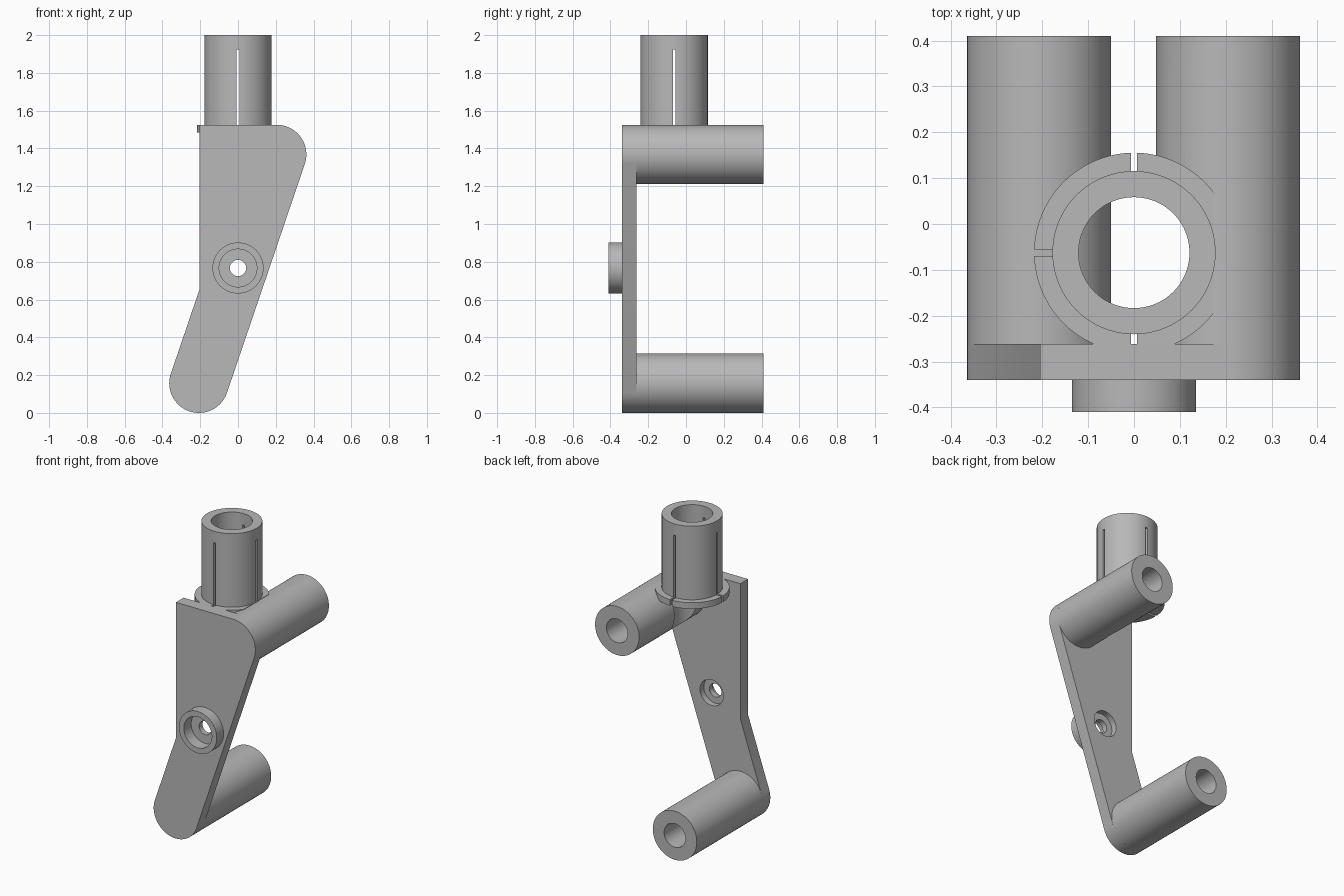
import bpy, bmesh, math
from mathutils import Matrix, Vector

if "Cube" in bpy.data.objects:
    bpy.data.objects.remove(bpy.data.objects["Cube"], do_unlink=True)

grey = bpy.data.materials.new("plain grey")
grey.use_nodes = True
colour = (0.48, 0.48, 0.48, 1)
grey.diffuse_color = colour
grey.node_tree.nodes["Principled BSDF"].inputs["Base Color"].default_value = colour


def make(name, bm):
    bmesh.ops.recalc_face_normals(bm, faces=bm.faces)
    mesh = bpy.data.meshes.new(name)
    bm.to_mesh(mesh)
    bm.free()
    mesh.materials.append(grey)
    obj = bpy.data.objects.new(name, mesh)
    bpy.context.collection.objects.link(obj)
    return obj


def cylinder(name, start, end, radius):
    start, end = Vector(start), Vector(end)
    axis = end - start
    bm = bmesh.new()
    turn = Vector((0, 0, 1)).rotation_difference(axis).to_matrix().to_4x4()
    bmesh.ops.create_cone(bm, cap_ends=True, segments=80, radius1=radius, radius2=radius,
                          depth=axis.length,
                          matrix=Matrix.Translation((start + end) / 2) @ turn)
    return make(name, bm)


def box(name, low, high):
    low, high = Vector(low), Vector(high)
    bm = bmesh.new()
    bmesh.ops.create_cube(bm, size=1, matrix=Matrix.Translation((low + high) / 2)
                          @ Matrix.Diagonal((*(high - low), 1)))
    return make(name, bm)


def combine(obj, other, operation="DIFFERENCE"):
    mod = obj.modifiers.new("combine", "BOOLEAN")
    mod.operation, mod.solver, mod.object = operation, "EXACT", other
    bpy.context.view_layer.update()
    mesh = bpy.data.meshes.new_from_object(obj.evaluated_get(bpy.context.evaluated_depsgraph_get()))
    obj.modifiers.clear()
    obj.data = mesh
    bpy.data.objects.remove(other, do_unlink=True)


# Shared dimensions
R = 0.157
UPPER, LOWER = Vector((0.205, 1.368)), Vector((-0.207, R))
FRONT, BACK, END = -0.34, -0.262, 0.41
STEM_Y, DECK = -0.0625, 1.525
LEFT = -0.205

# Back plate: outline wraps round both bosses, with a straight left edge
along = (UPPER - LEFT * 0 * UPPER - LOWER).normalized()
side = math.atan2(-along.x, along.y)


def arc(centre, a, b, steps=24):
    return [centre + R * Vector((math.cos(a + (b - a) * i / steps),
                                 math.sin(a + (b - a) * i / steps))) for i in range(steps + 1)]


outline = arc(UPPER, math.pi / 2, side) + arc(LOWER, side, side - math.pi, 40)
tangent = outline[-1]
outline.append(tangent + along * ((LEFT - tangent.x) / along.x))
outline.append(Vector((LEFT, DECK)))
bm = bmesh.new()
face = bm.faces.new([bm.verts.new((p.x, FRONT, p.y)) for p in outline])
grown = bmesh.ops.extrude_face_region(bm, geom=[face])
bmesh.ops.translate(bm, vec=(0, BACK - FRONT, 0),
                    verts=[v for v in grown["geom"] if isinstance(v, bmesh.types.BMVert)])
plate = make("mounting_plate", bm)

# Pivot boss with a front counterbore, through hole and rear recess
HUB = 0.767
combine(plate, cylinder("hub", (0, -0.41, HUB), (0, -0.30, HUB), 0.135), "UNION")
for y0, y1, r in ((-0.5, -0.335, 0.1), (-0.5, 0, 0.043), (-0.3, 0, 0.083)):
    combine(plate, cylinder("cutter", (0, y0, HUB), (0, y1, HUB), r))

# Horizontal sockets with blind bores
sockets = []
for name, c in (("upper_socket", UPPER), ("lower_socket", LOWER)):
    tube = cylinder(name, (c.x, BACK, c.y), (c.x, END, c.y), R)
    combine(tube, cylinder("cutter", (c.x, BACK + 0.002, c.y), (c.x, 1, c.y), 0.076))
    sockets.append(tube)

# Upright stem with a trimmed collar
stem = cylinder("upright_stem", (0, STEM_Y, DECK - 0.04), (0, STEM_Y, 2), 0.178)
collar = cylinder("collar", (0, STEM_Y, DECK - 0.04), (0, STEM_Y, DECK), 0.218)
combine(collar, box("cutter", (0.175, -1, 1), (1, 1, 2)))
combine(collar, box("cutter", (-1, -1, 1), (1, BACK, 2)))
combine(stem, collar, "UNION")

# Stem bore also passes through the upper socket
for part in (stem, sockets[0]):
    combine(part, cylinder("cutter", (0, STEM_Y, 1), (0, STEM_Y, 2.2), 0.121))

# Four narrow relief slots
S, TOP = 0.007, 1.925
combine(stem, box("cutter", (-S, -0.4, 1.4), (S, 0.3, TOP)))
combine(stem, box("cutter", (-0.4, STEM_Y - S, 1.4), (0, STEM_Y + S, TOP)))
combine(stem, box("cutter", (0, STEM_Y - S, DECK), (0.4, STEM_Y + S, TOP)))

# Smooth round walls, crisp edges
for obj in [plate, stem] + sockets:
    bpy.ops.object.select_all(action="DESELECT")
    obj.select_set(True)
    bpy.context.view_layer.objects.active = obj
    bpy.ops.object.shade_smooth_by_angle(angle=math.radians(30))
